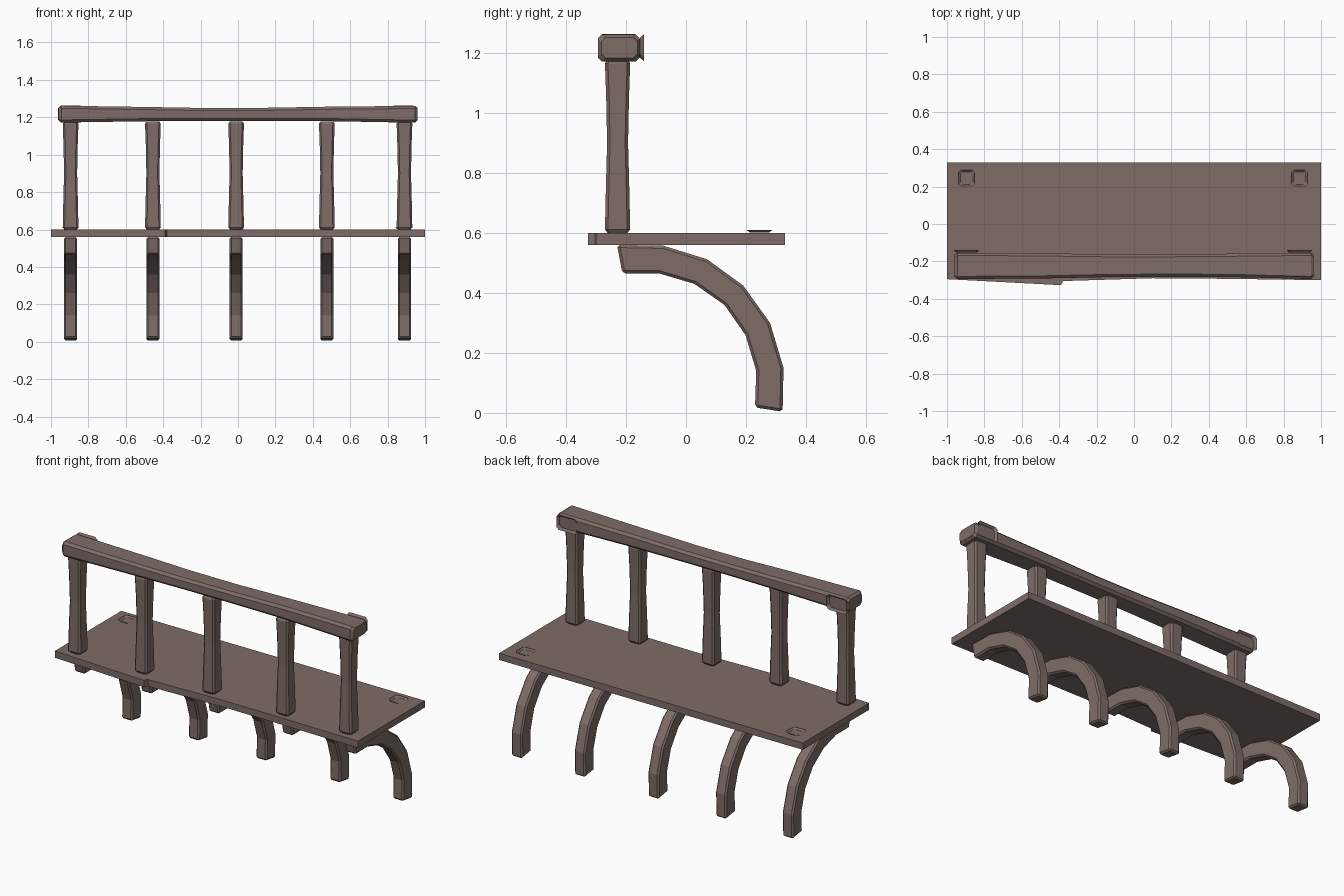
import bpy, bmesh

if "Cube" in bpy.data.objects:
    bpy.data.objects.remove(bpy.data.objects["Cube"])

wood = bpy.data.materials.new("weathered brown wood")
wood.diffuse_color = (0.21, 0.152, 0.136, 1)
wood.use_nodes = True
wood.node_tree.nodes["Principled BSDF"].inputs["Base Color"].default_value = wood.diffuse_color


def finish(bm, name):
    bmesh.ops.recalc_face_normals(bm, faces=bm.faces)
    me = bpy.data.meshes.new(name)
    bm.to_mesh(me)
    bm.free()
    me.materials.append(wood)
    ob = bpy.data.objects.new(name, me)
    bpy.context.collection.objects.link(ob)
    return ob


def loft(name, rings, caps=True, bevel=0.0):
    """Skin a list of equal-length closed rings of 3D points."""
    bm = bmesh.new()
    vs = [[bm.verts.new(p) for p in r] for r in rings]
    n = len(rings[0])
    for a, b in zip(vs, vs[1:]):
        for i in range(n):
            j = (i + 1) % n
            bm.faces.new((a[i], a[j], b[j], b[i]))
    bm.faces.new(vs[0])
    if caps:
        bm.faces.new(vs[-1])
    ob = finish(bm, name)
    if bevel:
        m = ob.modifiers.new("worn edges", 'BEVEL')
        m.width = bevel
        m.segments = 1
        m.limit_method = 'ANGLE'
        m.angle_limit = 0.8
    return ob


def octagon(w, d, c):
    """Rectangle w x d with corners cut by c."""
    return [(w - c, -d), (w, -d + c), (w, d - c), (w - c, d),
            (-w + c, d), (-w, d - c), (-w, -d + c), (-w + c, -d)]


# Deck plank with a slightly broken front edge
outline = [(-1, -0.295), (-0.39, -0.327), (-0.38, -0.305), (0.1, -0.29),
           (0.48, -0.293), (1, -0.3), (1, 0.33), (-1, 0.33)]
loft("deck", [[(x, y, z) for x, y in outline] for z in (0.56, 0.60)])

# Posts and curved brackets share the same x positions
outer = [(-0.23, 0.56), (-0.075, 0.557), (0.07, 0.512), (0.19, 0.425),
         (0.28, 0.30), (0.325, 0.15), (0.322, 0.004)]
inner = [(-0.212, 0.465), (-0.09, 0.465), (0.028, 0.43), (0.128, 0.36),
         (0.198, 0.26), (0.234, 0.14), (0.23, 0.018)]
post_rings = [(0.600, 0.033), (0.612, 0.042), (0.75, 0.039), (0.90, 0.035),
              (1.05, 0.038), (1.165, 0.042), (1.178, 0.034)]
for k, x in enumerate((-0.895, -0.455, -0.01, 0.475, 0.89), 1):
    loft(f"railing_post_{k}",
         [[(x + px, -0.228 + py, z) for px, py in octagon(w, w, 0.01)]
          for z, w in post_rings])
    loft(f"curved_bracket_{k}",
         [[(x - 0.035, *o), (x + 0.035, *o), (x + 0.035, *i), (x - 0.035, *i)]
          for o, i in zip(outer, inner)], bevel=0.009)

# Handrail, sagging a little in the middle: x, y centre, z centre, half depth, half height
stations = [(-0.96, -0.222, 1.217, 0.060, 0.034), (-0.945, -0.224, 1.217, 0.070, 0.045),
            (-0.48, -0.224, 1.217, 0.067, 0.038), (-0.2, -0.223, 1.215, 0.062, 0.035),
            (0.1, -0.222, 1.215, 0.060, 0.035), (0.5, -0.221, 1.218, 0.062, 0.039),
            (0.945, -0.224, 1.216, 0.070, 0.045), (0.96, -0.222, 1.217, 0.060, 0.034)]
loft("handrail", [[(x, y + a, z + b) for a, b in octagon(d, h, 0.014)]
                  for x, y, z, d, h in stations])

# Open joint cups: stubs where side rails and rear posts would attach
for side, x in (("left", -0.895), ("right", 0.885)):
    loft(f"deck_socket_{side}",
         [[(x + a, 0.245 + b, z) for a, b in octagon(w, w, 0.012)]
          for z, w in ((0.602, 0.033), (0.61, 0.043))], caps=False)
    loft(f"handrail_socket_{side}",
         [[(x + a, y, 1.217 + b) for a, b in octagon(w, h, 0.014)]
          for y, w, h in ((-0.153, 0.056, 0.034), (-0.14, 0.067, 0.045))], caps=False)
